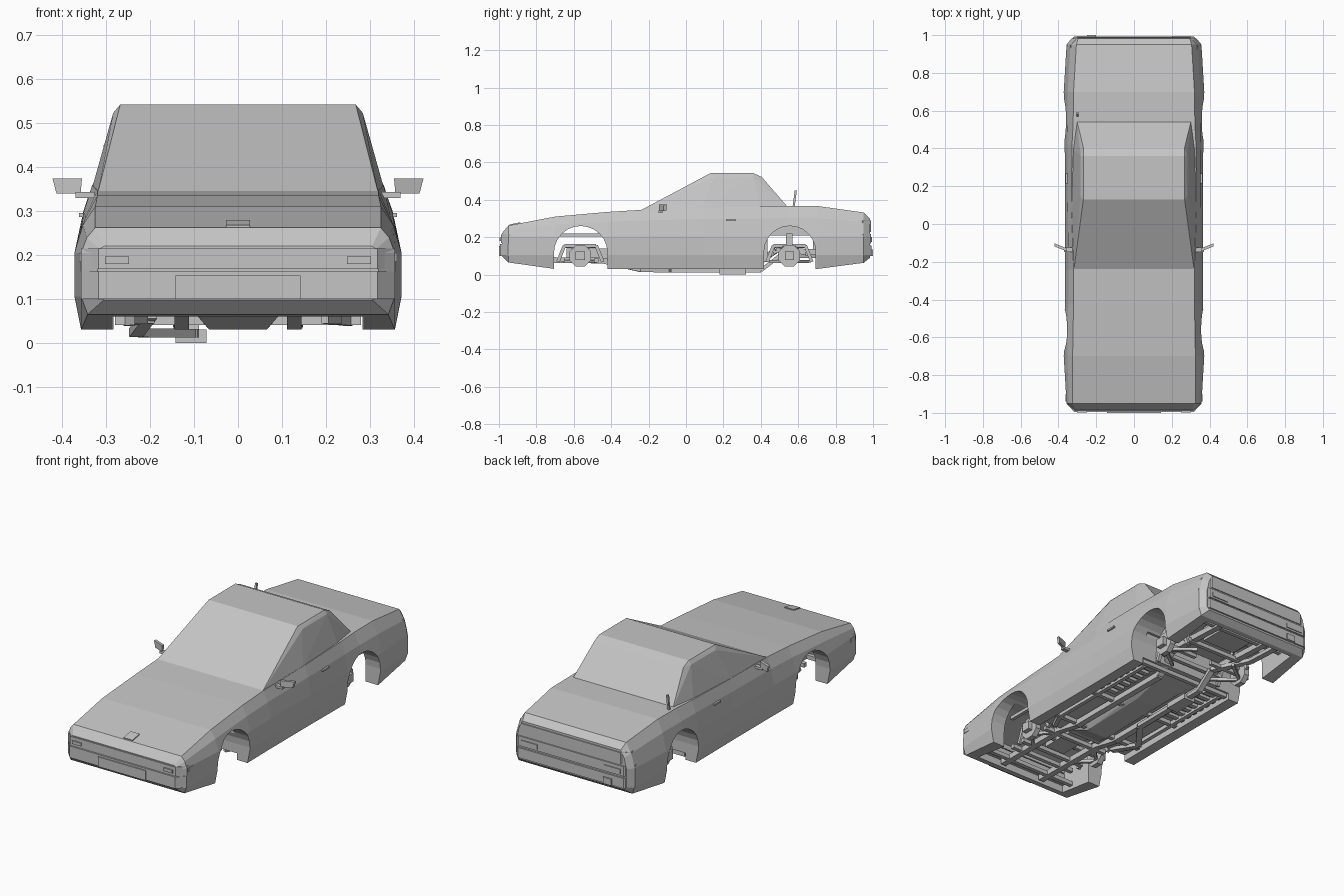
import bpy, bmesh, math
from mathutils import Vector

cube = bpy.data.objects.get("Cube")
if cube:
    bpy.data.objects.remove(cube, do_unlink=True)

GREY = (0.56, 0.56, 0.56, 1)
mat = bpy.data.materials.new("plain_grey")
mat.use_nodes = True
mat.diffuse_color = GREY
bsdf = next(n for n in mat.node_tree.nodes if n.type == 'BSDF_PRINCIPLED')
bsdf.inputs["Base Color"].default_value = GREY


def finish(name, bm):
    bmesh.ops.recalc_face_normals(bm, faces=bm.faces[:])
    mesh = bpy.data.meshes.new(name)
    bm.to_mesh(mesh)
    bm.free()
    mesh.materials.append(mat)
    ob = bpy.data.objects.new(name, mesh)
    bpy.context.scene.collection.objects.link(ob)
    return ob


def hulls(name, parts, mirror=False):
    """Object made of convex solids, each given by its corner points."""
    whole = bmesh.new()
    for pts in parts:
        for s in ((1, -1) if mirror else (1,)):
            bm = bmesh.new()
            vs = [bm.verts.new((s * p[0], p[1], p[2])) for p in pts]
            bmesh.ops.convex_hull(bm, input=vs)
            bmesh.ops.dissolve_limit(bm, angle_limit=0.02, verts=bm.verts[:], edges=bm.edges[:])
            bmesh.ops.recalc_face_normals(bm, faces=bm.faces[:])
            tmp = bpy.data.meshes.new("part")
            bm.to_mesh(tmp)
            bm.free()
            whole.from_mesh(tmp)
            bpy.data.meshes.remove(tmp)
    return finish(name, whole)


def box(x0, x1, y0, y1, z0, z1):
    return [(x, y, z) for x in (x0, x1) for y in (y0, y1) for z in (z0, z1)]


def bar(p, q, w, h=None):
    """Corners of a square bar from p to q."""
    p, q = Vector(p), Vector(q)
    d = (q - p).normalized()
    side = d.cross(Vector((0, 0, 1)))
    side = side.normalized() if side.length > 0.01 else Vector((1, 0, 0))
    up = side.cross(d)
    a, b = side * w / 2, up * (h or w) / 2
    return [tuple(e + i * a + j * b) for e in (p, q) for i in (-1, 1) for j in (-1, 1)]


def path(pts, w, h=None):
    return [bar(a, b, w, h) for a, b in zip(pts, pts[1:])]


def both(pts):
    return [(s * x, y, z) for x, y, z in pts for s in (1, -1)]


# Lower body: y, half width, top edge half width, top height, bottom height
stations = [
    (-0.985, .32, .305, .22, .098), (-0.95, .357, .325, .262, .065),
    (-0.70, .372, .325, .31, .03), (-0.42, .366, .32, .335, .03),
    (-0.24, .364, .32, .346, .03), (0.10, .364, .332, .358, .03),
    (0.42, .367, .328, .365, .03), (0.54, .37, .322, .367, .03),
    (0.70, .372, .32, .367, .03), (0.95, .357, .305, .332, .063),
    (0.983, .33, .295, .30, .09)]
bm = bmesh.new()
rings = []
for y, w, xt, zt, zb in stations:
    half = [(w - .015, zb), (w, .105), (w, .205),
            (w - .4 * (w - xt), .205 + .6 * (zt - .205)), (xt, zt)]
    loop = half + [(-x, z) for x, z in reversed(half)]
    rings.append([bm.verts.new((x, y, z)) for x, z in loop])
for a, b in zip(rings, rings[1:]):
    for i in range(len(a)):
        j = (i + 1) % len(a)
        bm.faces.new((a[i], a[j], b[j], b[i]))
bm.faces.new(rings[0])
bm.faces.new(rings[-1])
body = finish("lower_body", bm)


# Wheel arches and hollow underside
def arch(yc, r, x0, x1):
    zc = .26 - r
    prof = [(yc + r * math.cos(t * math.pi / 12), zc + r * math.sin(t * math.pi / 12))
            for t in range(13)] + [(yc - r, -.1), (yc + r, -.1)]
    return [(x, y, z) for x in (x0, x1) for y, z in prof]


cuts = [arch(-.563, .143, -.5, .5), arch(.555, .138, .2, .5), arch(.555, .138, -.5, -.2),
        both([(.285, -.915, -.1), (.285, -.915, .19), (.285, -.68, .25),
              (.285, -.435, .25), (.285, -.435, -.1)]),
        box(-.288, .288, -.46, .46, -.1, .066),
        box(-.283, .283, .435, .925, -.1, .208)]
for pts in cuts:
    cutter = hulls("cutter", [pts])
    cutter.hide_render = True
    mod = body.modifiers.new("cut", 'BOOLEAN')
    mod.operation, mod.solver, mod.object = 'DIFFERENCE', 'EXACT', cutter
    graph = bpy.context.evaluated_depsgraph_get()
    graph.update()
    result = bpy.data.meshes.new_from_object(body.evaluated_get(graph))
    body.modifiers.clear()
    body.data = result
    bpy.data.objects.remove(cutter, do_unlink=True)

# Cabin with raked screens and chamfered roof sides
hulls("cabin", [both([
    (.318, -.24, .345), (.334, .08, .345), (.325, .40, .345), (.302, .545, .36),
    (.268, .13, .542), (.268, .36, .542), (.284, .15, .523), (.282, .36, .523),
    (.268, .405, .522)])])


# Bumpers and end details
def bumper(s, y, z0, z1, w=.357):
    return both([(x, s * v, z) for x, v in ((w - .04, y), (w, y - .043), (w - .007, .9))
                 for z in (z0, z1)])


hulls("front_bumper", [bumper(-1, .994, .10, .163)])
hulls("front_trim", [bumper(-1, .99, .168, .215)])
hulls("rear_bumper", [bumper(1, .992, .10, .155), bumper(1, .99, .165, .218)])
hulls("rear_panel", [bumper(1, .988, .228, .288, .338)])
hulls("front_plate", [box(-.142, .142, -1.0, -.992, .10, .153)])
hulls("front_lamps", [box(.248, .302, -.997, -.985, .18, .197)], True)
hulls("rear_lamps", [box(.2, .3, .98, .995, .175, .2)], True)
hulls("rear_socket", [box(-.25, -.2, .98, 1.0, .1, .135)])
hulls("hood_latch", [both([(.027, y, .265 + (y + .945) * .192 + d)
                           for y in (-.945, -.885) for d in (-.005, .003)])])
hulls("side_markers", [box(.34, .362, -.94, -.90, .185, .205)], True)

# Mirrors, handles and aerial
hulls("mirrors", [
    [(x, -.145 + (x - .355) * .4 + d, z) for x, z in
     ((.355, .374), (.422, .374), (.358, .34), (.413, .34)) for d in (0, .016)],
    box(.32, .37, -.148, -.125, .33, .343)], True)
hulls("door_handles", [box(.345, .362, .215, .268, .286, .295)], True)
hulls("aerial", [bar((-.30, .575, .36), (-.30, .587, .45), .011)])

# Chassis rails and crossmembers
rail = [(.128, -.9, .08), (.128, -.45, .075), (.128, -.3, .045), (.128, .36, .045),
        (.15, .48, .13), (.15, .91, .11)]
hulls("chassis_rails", path(rail, .034, .03), True)
hulls("sill_rails", path([(.2, -.4, .055), (.25, -.3, .05), (.25, .38, .05)], .022), True)
hulls("upper_rails", [bar((.24, -.70, .212), (.24, -.43, .212), .018)], True)
hulls("crossmembers", [bar((-x, y, z), (x, y, z), .022) for x, y, z in (
    (.28, -.84, .075), (.2, -.74, .08), (.2, -.66, .08), (.2, -.48, .075), (.28, -.3, .052),
    (.28, 0, .052), (.28, .4, .052), (.2, .46, .11), (.2, .65, .11), (.28, .84, .12))])
hulls("floor_ribs", [box(.17, .28, .05 * k, .05 * k + .025, .05, .07)
                     for k in range(1, 8)], True)
hulls("gearbox", [box(-.06, .06, -.64, -.4, .085, .14)])
hulls("floor_tunnel", [both([(.1, -.41, .07), (.065, -.3, .03), (.065, .1, .04), (.1, .38, .068)])])
hulls("fuel_tank", [box(-.1, .1, .68, .82, .12, .2)])

# Exhaust
pipe = [(-.2, -.42, .065), (-.232, -.24, .023), (-.108, -.08, .022), (-.105, .4, .022),
        (-.105, .5, .1), (-.2, .7, .1), (-.2, .93, .09)]
hulls("exhaust_pipe", path(pipe, .032, .02))
hulls("silencer", [box(-.142, -.072, .18, .32, 0, .03)])


# Hubs and suspension
def hub(x, y):
    ring = [(y + .062 * math.cos(a), .1 + .062 * math.sin(a))
            for a in (math.pi / 8 + k * math.pi / 4 for k in range(8))]
    return [[(u, v, z) for u in (x - .03, x) for v, z in ring],
            box(x - .01, x + .025, y - .025, y + .025, .077, .123)]


for name, x, y in (("front", .235, -.565), ("rear", .265, .553)):
    hulls(name + "_hubs", hub(x, y), True)
    i = x - .015
    arms = [bar((i, y, .07), (.12, y + d, .07), .016) for d in (-.1, .1)]
    arms += [bar((i, y, .145), (.13, y + d, .15), .014) for d in (-.08, .08)]
    arms += path([(.2, y - .12, .068), (.2, y - .085, .155), (.2, y + .085, .155),
                  (.2, y + .12, .068)], .018)
    arms += [bar((i, y, .1), (.05, y, .1), .02)]
    hulls(name + "_suspension", arms, True)
hulls("rear_struts", [box(.2, .235, .535, .57, .12, .22)], True)
